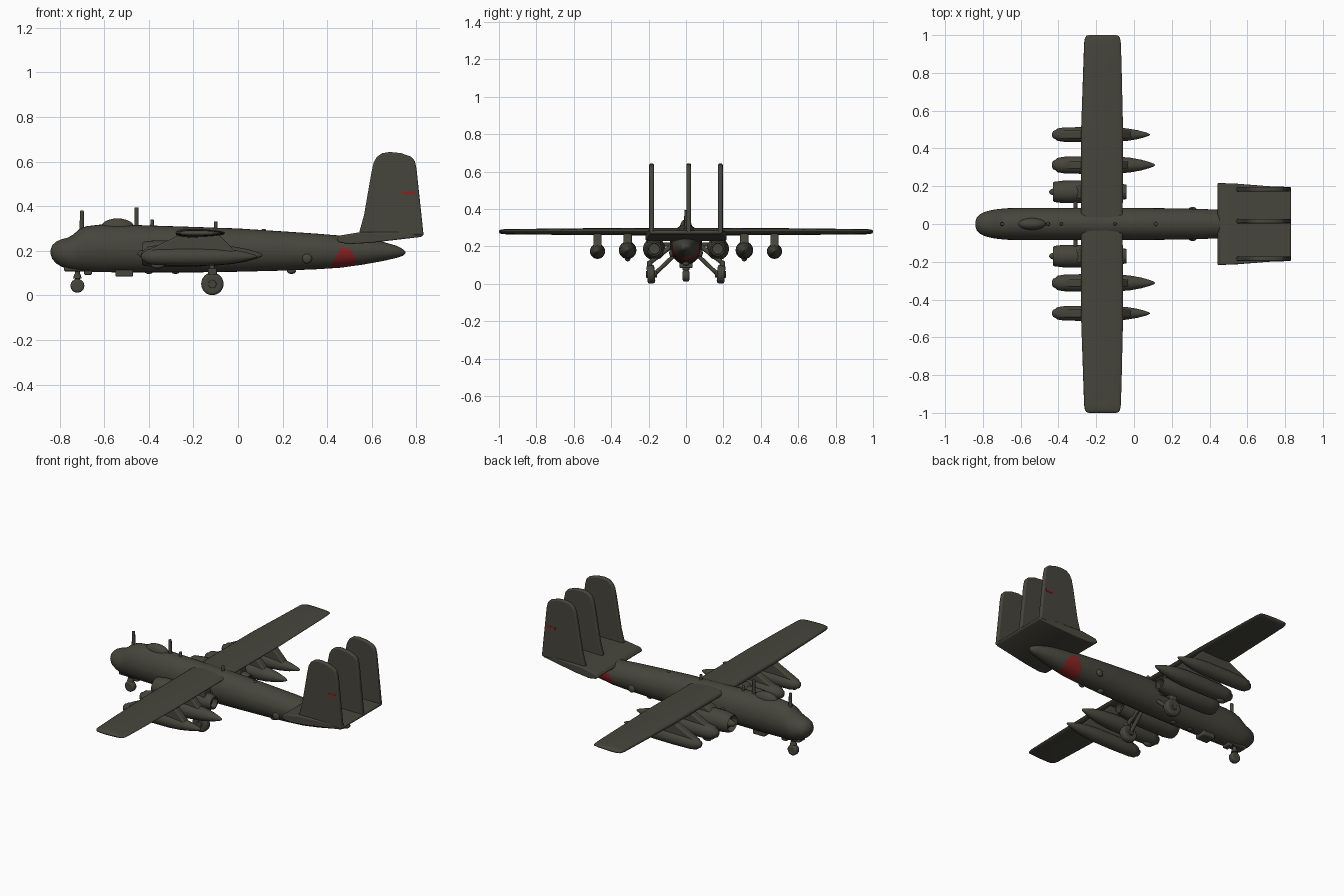
import bpy, bmesh, math
from mathutils import Vector

if "Cube" in bpy.data.objects:
    bpy.data.objects.remove(bpy.data.objects["Cube"])


def material(name, col):
    m = bpy.data.materials.new(name)
    m.diffuse_color = (*col, 1)
    m.use_nodes = True
    m.node_tree.nodes["Principled BSDF"].inputs["Base Color"].default_value = m.diffuse_color
    return m


OLIVE = material("dark_olive", (0.062, 0.060, 0.045))
RED = material("dull_red", (0.25, 0.016, 0.017))


def finish(name, bm, mat=OLIVE, bevel=0, angle=40):
    bmesh.ops.recalc_face_normals(bm, faces=bm.faces)
    me = bpy.data.meshes.new(name)
    bm.to_mesh(me)
    bm.free()
    me.materials.append(mat)
    for p in me.polygons:
        p.use_smooth = True
    me.set_sharp_from_angle(angle=math.radians(angle))
    ob = bpy.data.objects.new(name, me)
    bpy.context.collection.objects.link(ob)
    if bevel:
        b = ob.modifiers.new("bevel", 'BEVEL')
        b.width, b.segments, b.limit_method = bevel, 3, 'ANGLE'
    return ob


def loft(rings):
    bm = bmesh.new()
    vs = [[bm.verts.new(p) for p in r] for r in rings]
    n = len(vs[0])
    for a, b in zip(vs, vs[1:]):
        for i in range(n):
            bm.faces.new((a[i], a[(i + 1) % n], b[(i + 1) % n], b[i]))
    bm.faces.new(vs[0])
    bm.faces.new(vs[-1])
    return bm


def body(sections, y=0, n=32):
    """Loft along x from (x, bottom z, top z, half width)."""
    rings = []
    for x, lo, hi, w in sections:
        rings.append([(x, y + w * math.cos(t), (lo + hi) / 2 + (hi - lo) / 2 * math.sin(t))
                      for t in (2 * math.pi * i / n for i in range(n))])
    return loft(rings)


def pod(name, y, z, prof):
    return finish(name, body([(x, z - r, z + r, r) for x, r in prof], y, 24))


def slab(prof, y, half):
    """Extrude an (x, z) outline along y."""
    return loft([[(x, y + s * half, z) for x, z in prof] for s in (-1, 1)])


def rod(name, a, b, r, r2=None, n=14, bevel=0, mat=OLIVE):
    a, b = Vector(a), Vector(b)
    bm = bmesh.new()
    bmesh.ops.create_cone(bm, cap_ends=True, segments=n, radius1=r,
                          radius2=r if r2 is None else r2, depth=(b - a).length)
    q = (b - a).to_track_quat('Z', 'Y')
    for v in bm.verts:
        v.co = q @ v.co + (a + b) / 2
    return finish(name, bm, mat, bevel)


def ball(name, c, s):
    bm = bmesh.new()
    bmesh.ops.create_uvsphere(bm, u_segments=20, v_segments=12, radius=1)
    for v in bm.verts:
        v.co = Vector(c) + Vector([v.co[i] * s[i] for i in range(3)])
    return finish(name, bm)


def box(name, lo, hi, bevel=0.006, mat=OLIVE):
    bm = slab([(lo[0], lo[2]), (hi[0], lo[2]), (hi[0], hi[2]), (lo[0], hi[2])],
              (lo[1] + hi[1]) / 2, (hi[1] - lo[1]) / 2)
    return finish(name, bm, mat, bevel)


# Fuselage with a red belly patch cut along slanted planes
bm = body([(-0.84, .185, .205, .012), (-0.832, .162, .226, .035), (-0.815, .143, .241, .052),
           (-0.79, .128, .252, .064), (-0.765, .118, .258, .071), (-0.74, .112, .272, .076),
           (-0.71, .108, .298, .080), (-0.68, .106, .31, .083), (-0.62, .104, .317, .085),
           (-0.45, .103, .315, .086), (-0.2, .103, .307, .086), (0.0, .106, .30, .085),
           (0.2, .111, .287, .083), (0.35, .117, .277, .08), (0.46, .124, .268, .075),
           (0.56, .138, .255, .063), (0.65, .154, .24, .046), (0.71, .168, .223, .03),
           (0.74, .178, .207, .016), (0.75, .187, .197, .005)])
cuts = [((.46, 0, .21), (-.085, 0, .045)), ((.50, 0, .21), (.05, 0, .04)),
        ((.53, 0, .15), (1, 0, 0)), ((.48, 0, .212), (0, 0, 1))]
for co, no in cuts:
    bmesh.ops.bisect_plane(bm, geom=bm.verts[:] + bm.edges[:] + bm.faces[:],
                           plane_co=co, plane_no=no)
for f in bm.faces:
    c = f.calc_center_median()
    f.material_index = int(all((c - Vector(co)).dot(Vector(no)) < 0 for co, no in cuts))
finish("fuselage", bm).data.materials.append(RED)

# Roof dome, belly fairings and aerials
ball("roof_dome", (-0.54, 0, .305), (.075, .032, .04))
box("belly_box", (-0.55, -.035, .085), (-0.47, .035, .12))
box("chin_plate", (-0.78, -.03, .108), (-0.66, .03, .13))
box("nose_gear_bay", (-0.69, -.025, .092), (-0.655, .025, .12))
for i, x in enumerate((-0.40, -0.28, 0.24)):
    ball(f"belly_blister_{i}", (x, 0, .108), (.02, .018, .012))
for i, (x, top, r) in enumerate([(-0.70, .38, .011), (-0.455, .395, .011), (-0.385, .34, .01),
                                 (-0.10, .332, .01), (0.115, .298, .012)]):
    rod(f"aerial_{i}", (x, 0, .27), (x, 0, top), r, r * .8, bevel=.004)
for s in (-1, 1):
    ball(f"side_blister_{s}", (0.31, s * .078, .165), (.022, .012, .022))

# Wing: lofted aerofoil sections, tip to tip
half = [(0, -.28, -.06, .021), (.5, -.28, -.058, .02), (.85, -.268, -.066, .016),
        (.96, -.264, -.07, .015), (.985, -.26, -.074, .013), (.996, -.252, -.082, .009),
        (1.0, -.24, -.095, .003)]
rings = []
for y, le, te, h in [(-y, *r) for y, *r in half[:0:-1]] + half:
    ring = []
    for i in range(24):
        t = 2 * math.pi * i / 24
        u = (1 - math.cos(t)) / 2
        thick = h * math.copysign(abs(math.sin(t)) ** .7, math.sin(t)) * (1.15 - .5 * u)
        ring.append((le + (te - le) * u, y, .279 + thick))
    rings.append(ring)
finish("wing", loft(rings), angle=60)

# Tailplane, narrowing to the rear
bm = slab([(.44, .25), (.455, .268), (.55, .284), (.83, .284), (.834, .272),
           (.82, .262), (.60, .236), (.50, .23), (.455, .237)], 0, .217)
for v in bm.verts:
    v.co.y *= 1 - .12 * max(0, (v.co.x - .5) / .33)
finish("tailplane", bm, bevel=.008)

# Three fins and the red dashes on the outer ones
fin = [(.54, .27), (.565, .36), (.598, .55), (.608, .595), (.622, .62), (.645, .637),
       (.68, .643), (.73, .638), (.775, .622), (.792, .605), (.80, .57), (.832, .27)]
for name, y in (("left_fin", .184), ("middle_fin", .015), ("right_fin", -.184)):
    finish(name, slab(fin, y, .0125), bevel=.007)
for s in (-1, 1):
    y = s * .1965
    box(f"fin_dash_{s}", (.738, y - .0015, .452), (.795, y + .0015, .466), 0, RED)

pylon = [(-.41, .19), (-.40, .205), (-.29, .258), (-.27, .268), (-.08, .268), (-.02, .205), (0, .18)]
mid = [(-.435, .008), (-.428, .022), (-.415, .028), (-.405, .038), (-.37, .044), (-.25, .047),
       (-.1, .046), (-.02, .039), (.04, .028), (.085, .015), (.105, .007), (.112, .001)]
for s in (-1, 1):
    side = "left" if s > 0 else "right"
    # Inner engine with recessed intake and side links
    pod(side + "_engine", s * .17, .187,
        [(-.40, .002), (-.40, .038), (-.425, .043), (-.43, .048), (-.42, .054), (-.37, .06),
         (-.2, .06), (-.1, .05), (-.04, .038), (-.04, .03), (-.07, .028), (-.07, .002)])
    pod(side + "_intake_cone", s * .17, .187, [(-.45, .003), (-.44, .014), (-.415, .022), (-.39, .026)])
    finish(side + "_engine_pylon", slab([(-.33, .22), (-.28, .26), (-.09, .27), (-.08, .21)],
                                        s * .17, .035), bevel=.008)
    rod(side + "_engine_link", (-.31, s * .06, .21), (-.31, s * .14, .21), .01)
    # Middle and outer pods under the wing
    pod(side + "_middle_pod", s * .312, .18, mid)
    ball(side + "_pod_blister", (-.36, s * .312, .135), (.03, .015, .015))
    pod(side + "_outer_pod", s * .473, .174, [(x * .95 - .021, r * .86) for x, r in mid])
    for nm, y in (("middle", .312), ("outer", .473)):
        finish(f"{side}_{nm}_pylon", slab(pylon, s * y, .022), bevel=.008)
    # Main gear
    rod(side + "_wheel", (-.115, s * .167, .053), (-.115, s * .208, .050), .05, n=32, bevel=.012)
    rod(side + "_hub", (-.115, s * .155, .053), (-.115, s * .214, .05), .018, n=16, bevel=.003)
    rod(side + "_main_strut", (-.115, s * .165, .055), (-.115, s * .06, .155), .011)
    rod(side + "_wheel_leg", (-.115, s * .188, .055), (-.115, s * .195, .115), .013)
    rod(side + "_upper_strut", (-.115, s * .195, .112), (-.125, s * .08, .20), .012)
    box(side + "_wheel_guard", (-.135, s * .195 - .014, .09), (-.095, s * .195 + .014, .122))

# Nose gear
rod("nose_wheel", (-.72, -.018, .043), (-.72, .018, .043), .031, n=28, bevel=.01)
rod("nose_strut", (-.72, 0, .05), (-.72, 0, .13), .012)
rod("nose_fork", (-.72, 0, .075), (-.72, 0, .095), .02, .014)
